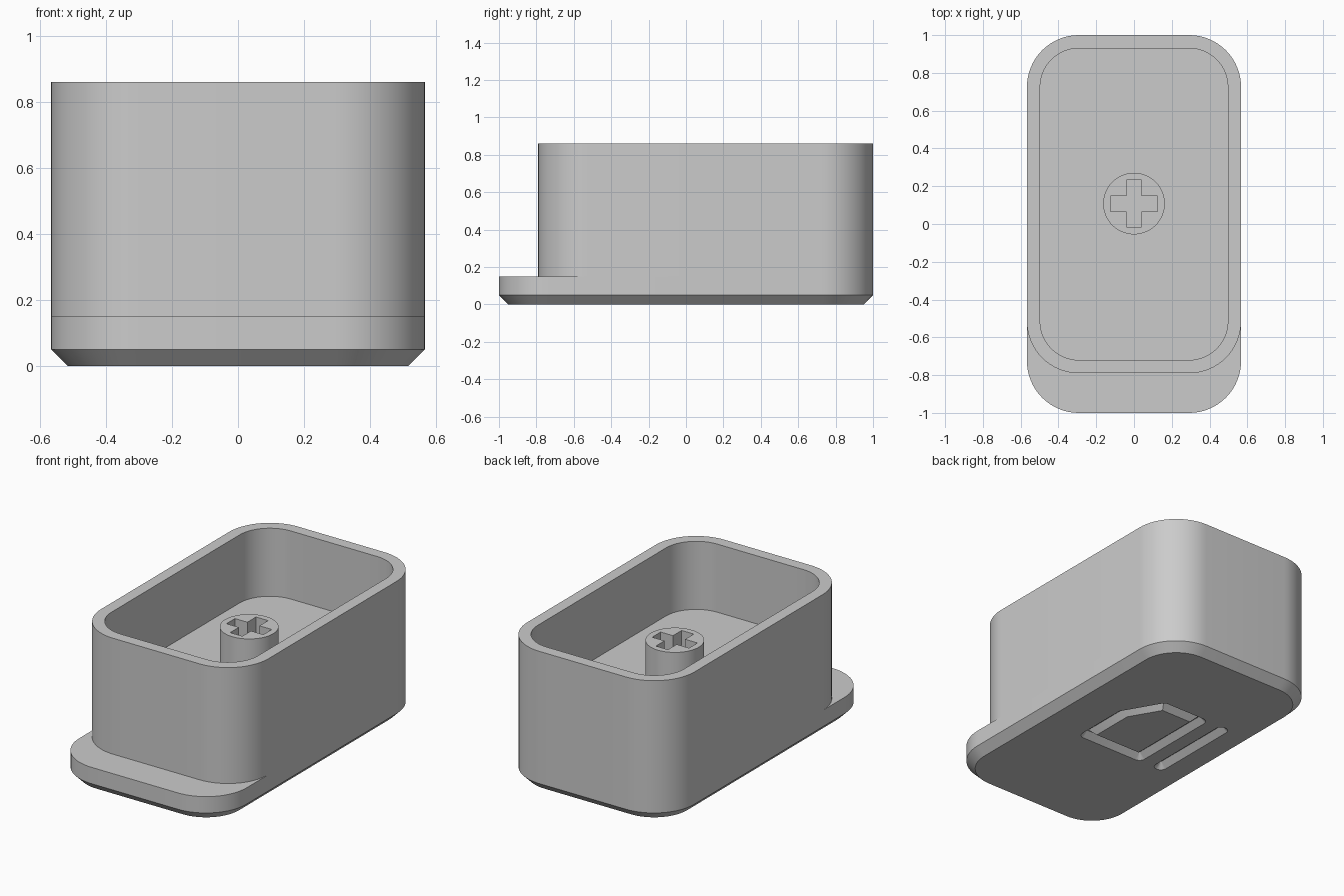
import bpy, bmesh, math
from mathutils import Vector

cube = bpy.data.objects.get("Cube")
if cube:
    bpy.data.objects.remove(cube, do_unlink=True)

GREY = (0.6, 0.6, 0.6, 1)
mat = bpy.data.materials.new("plain grey")
mat.use_nodes = True
mat.diffuse_color = GREY
mat.node_tree.nodes["Principled BSDF"].inputs["Base Color"].default_value = GREY


def rounded_rect(half_x, y0, y1, r, steps=16):
    """Counter-clockwise outline of a rectangle with round corners."""
    corners = [(half_x - r, y1 - r), (r - half_x, y1 - r),
               (r - half_x, y0 + r), (half_x - r, y0 + r)]
    pts = []
    for i, (cx, cy) in enumerate(corners):
        for s in range(steps + 1):
            a = math.pi / 2 * (i + s / steps)
            pts.append((cx + r * math.cos(a), cy + r * math.sin(a)))
    return pts


def capsule(a, b, r, steps=12):
    """Outline of a straight stroke with round ends."""
    a, b = Vector(a), Vector(b)
    heading = math.atan2(b.y - a.y, b.x - a.x)
    pts = []
    for end, turn in ((b, -math.pi / 2), (a, math.pi / 2)):
        for s in range(steps + 1):
            t = heading + turn + math.pi * s / steps
            pts.append((end.x + r * math.cos(t), end.y + r * math.sin(t)))
    return pts


def loft(name, rings, cap_start=True):
    """Skin a list of (outline, z) rings and cap the ends."""
    bm = bmesh.new()
    loops = [[bm.verts.new((x, y, z)) for x, y in pts] for pts, z in rings]
    for lo, hi in zip(loops, loops[1:]):
        n = len(lo)
        for i in range(n):
            j = (i + 1) % n
            bm.faces.new((lo[i], lo[j], hi[j], hi[i]))
    if cap_start:
        bm.faces.new(loops[0][::-1])
    bm.faces.new(loops[-1])
    mesh = bpy.data.meshes.new(name)
    bm.to_mesh(mesh)
    bm.free()
    mesh.materials.append(mat)
    obj = bpy.data.objects.new(name, mesh)
    bpy.context.collection.objects.link(obj)
    return obj


def cut(target, cutter):
    cutter.hide_render = True
    mod = target.modifiers.new("cut", "BOOLEAN")
    mod.operation, mod.solver, mod.object = "DIFFERENCE", "EXACT", cutter
    bpy.context.view_layer.objects.active = target
    bpy.ops.object.modifier_apply(modifier=mod.name)
    bpy.data.objects.remove(cutter, do_unlink=True)


# Base plate with a chamfered lower edge and a front lip
HALF, R, CH, LIP = 0.567, 0.275, 0.05, 0.15
edge = rounded_rect(HALF, -1, 1, R)
base = loft("base_plate", [(rounded_rect(HALF - CH, CH - 1, 1 - CH, R - CH), 0),
                           (edge, CH), (edge, LIP)])

# V-shaped grooves under the base: a clipped rectangle and a bar
frame = [(-0.175, -0.16), (0.215, -0.16), (0.215, 0.16), (0.09, 0.375), (-0.175, 0.375)]
strokes = list(zip(frame, frame[1:] + frame[:1]))
strokes.append(((-0.34, -0.165), (-0.34, 0.375)))
GROOVE, TIP, BELOW = 0.038, 0.003, 0.02
for a, b in strokes:
    cut(base, loft("groove_cutter", [(capsule(a, b, GROOVE + BELOW), -BELOW),
                                     (capsule(a, b, TIP), GROOVE - TIP)]))

# Open box: outer wall, rim, inner wall and raised floor
WALL, TOP, FLOOR, FRONT = 0.07, 0.86, 0.443, -0.79
outer = rounded_rect(HALF, FRONT, 1, R)
inner = rounded_rect(HALF - WALL, FRONT + WALL, 1 - WALL, R - WALL)
box = loft("box_shell", [(outer, LIP), (outer, TOP), (inner, TOP), (inner, FLOOR)],
           cap_start=False)

# Round post with a cross-shaped socket
MID, POST = 0.108, 0.667
circle = rounded_rect(0.163, MID - 0.163, MID + 0.163, 0.1629)
post = loft("post", [(circle, FLOOR), (circle, POST)])
L, W = 0.125, 0.041
quarter = [(L, -W), (L, W), (W, W)]
cross = []
for turn in range(4):
    for x, y in quarter:
        for _ in range(turn):
            x, y = -y, x
        cross.append((x, y + MID))
cut(post, loft("socket_cutter", [(cross, FLOOR - 0.1), (cross, POST + 0.1)]))

# Smooth round walls, keep creases sharp
bpy.ops.object.select_all(action="DESELECT")
for obj in (base, box, post):
    obj.select_set(True)
bpy.context.view_layer.objects.active = base
bpy.ops.object.shade_smooth_by_angle(angle=math.radians(30))
